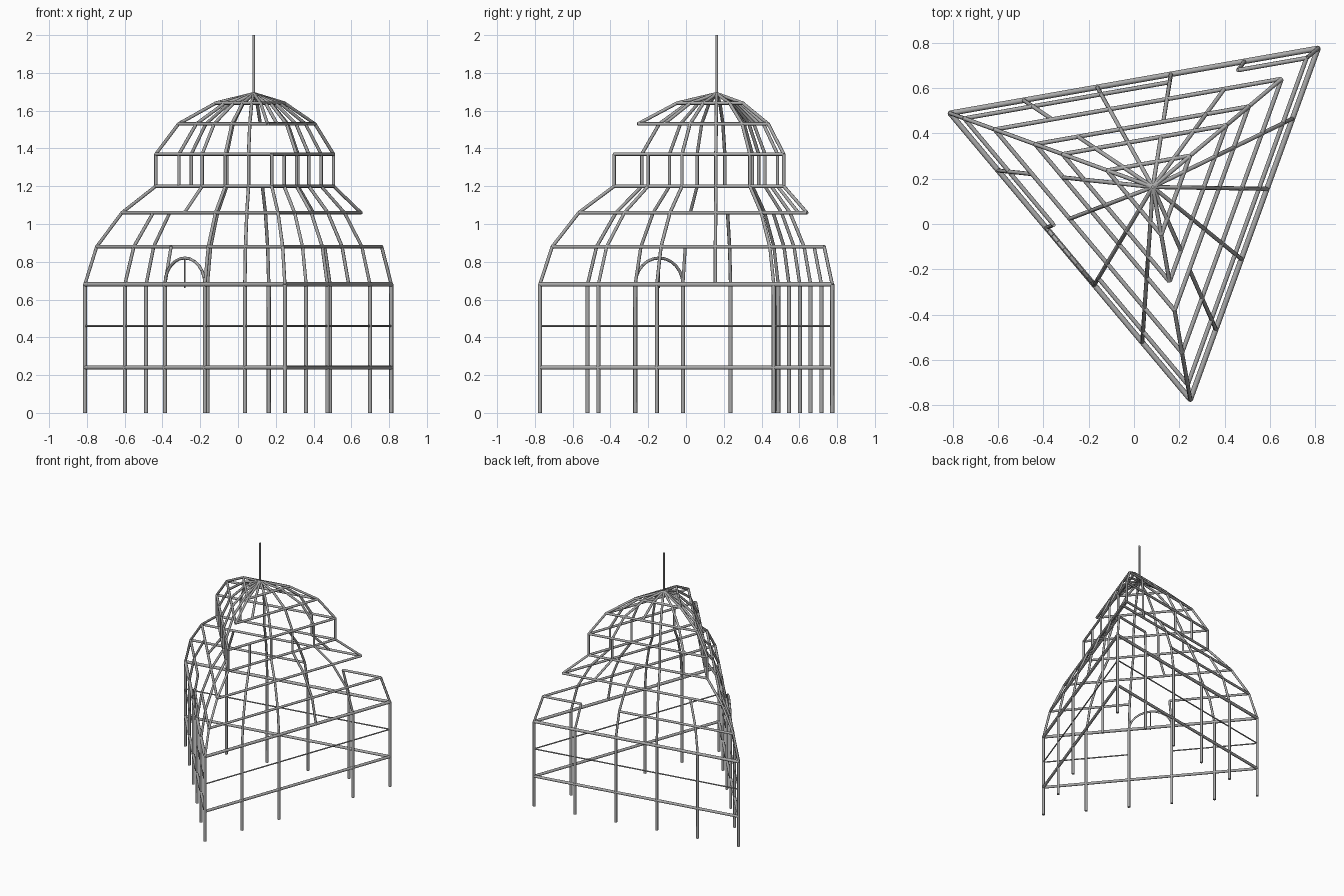
import bpy, bmesh, math
from mathutils import Vector

if "Cube" in bpy.data.objects:
    bpy.data.objects.remove(bpy.data.objects["Cube"], do_unlink=True)

steel = bpy.data.materials.new("light grey steel")
steel.use_nodes = True
GREY = (0.4, 0.4, 0.4, 1)
steel.diffuse_color = GREY
steel.node_tree.nodes["Principled BSDF"].inputs["Base Color"].default_value = GREY

AXIS = Vector((0.083, 0.163, 0))
RADIUS = 0.951
BAYS = 5
CORNERS = [Vector((math.cos(math.radians(a)), math.sin(math.radians(a)), 0)) * RADIUS
           for a in (40, 160, 280)]
BACK, RIGHT, LEFT = range(3)      # the three walls, named by the corner they start from

# Height and relative width of each ring, from eaves to top
EAVES = 0.68
TIERS = [(EAVES, 1.0), (0.88, 0.93), (1.06, 0.78), (1.2, 0.58),
         (1.37, 0.58), (1.53, 0.445), (1.64, 0.225), (1.69, 0.0)]


def point(wall, step, z, scale=1.0):
    """Point on a wall, step bays from its first corner."""
    p = CORNERS[wall].lerp(CORNERS[(wall + 1) % 3], step / BAYS)
    return AXIS + p * scale + Vector((0, 0, z))


def bars(name, segments, r, sides=8):
    """One object made of straight round bars."""
    bm = bmesh.new()
    for a, b in segments:
        d = b - a
        made = bmesh.ops.create_cone(bm, cap_ends=True, segments=sides,
                                     radius1=r, radius2=r, depth=d.length)
        turn = d.to_track_quat('Z', 'Y').to_matrix()
        bmesh.ops.rotate(bm, verts=made["verts"], matrix=turn)
        bmesh.ops.translate(bm, verts=made["verts"], vec=(a + b) / 2)
    mesh = bpy.data.meshes.new(name)
    bm.to_mesh(mesh)
    bm.free()
    mesh.materials.append(steel)
    ob = bpy.data.objects.new(name, mesh)
    bpy.context.collection.objects.link(ob)
    for f in mesh.polygons:
        f.use_smooth = len(f.vertices) == 4
    mesh.set_sharp_from_angle(angle=math.radians(50))


def ring(z, scale, gaps=()):
    """Bars round the three walls, leaving out the listed bays."""
    return [(point(w, s, z, scale), point(w, s + 1, z, scale))
            for w in range(3) for s in range(BAYS) if (w, s) not in gaps]


# Wall posts, with one left out
bars("wall_posts", [(point(w, s, 0), point(w, s, EAVES))
                    for w in range(3) for s in range(BAYS) if (w, s) != (LEFT, 3)], 0.011)

# Wall rails
door = (RIGHT, 2)
bars("lower_rail", ring(0.24, 1), 0.011)
bars("middle_rail", ring(0.46, 1, [door]), 0.005)
bars("eaves_rail", ring(EAVES, 1), 0.012)

# Roof rings; the lowest is open over the door and in one back bay
for i, (z, k) in enumerate(TIERS[1:-1], 1):
    bars(f"roof_ring_{i}", ring(z, k, [door, (BACK, 1)] if i == 1 else ()), 0.0095)

# Roof ribs (wall, step, tier) that are broken away
broken = {(BACK, 0, 1), (BACK, 1, 1), (BACK, 4, 2), (BACK, 2, 3), (BACK, 2, 4),
          (RIGHT, 1, 2), (RIGHT, 2, 1), (LEFT, 0, 4), (LEFT, 1, 4)}
ribs = []
for w in range(3):
    for s in range(BAYS):
        for t, (low, high) in enumerate(zip(TIERS, TIERS[1:])):
            if (w, s, t) not in broken:
                ribs.append((point(w, s, *low), point(w, s, *high)))
bars("roof_ribs", ribs, 0.009)

# Door arch and its short centre bar
arch = [point(RIGHT, 2.5 - 0.5 * math.cos(math.pi * i / 12),
              EAVES + 0.14 * math.sin(math.pi * i / 12)) for i in range(13)]
bars("door_arch", list(zip(arch, arch[1:])), 0.008)
bars("door_arch_bar", [(point(RIGHT, 2.5, 0.66), point(RIGHT, 2.5, 0.82))], 0.004)

# Spire
bars("spire", [(AXIS + Vector((0, 0, 1.68)), AXIS + Vector((0, 0, 2)))], 0.007)
